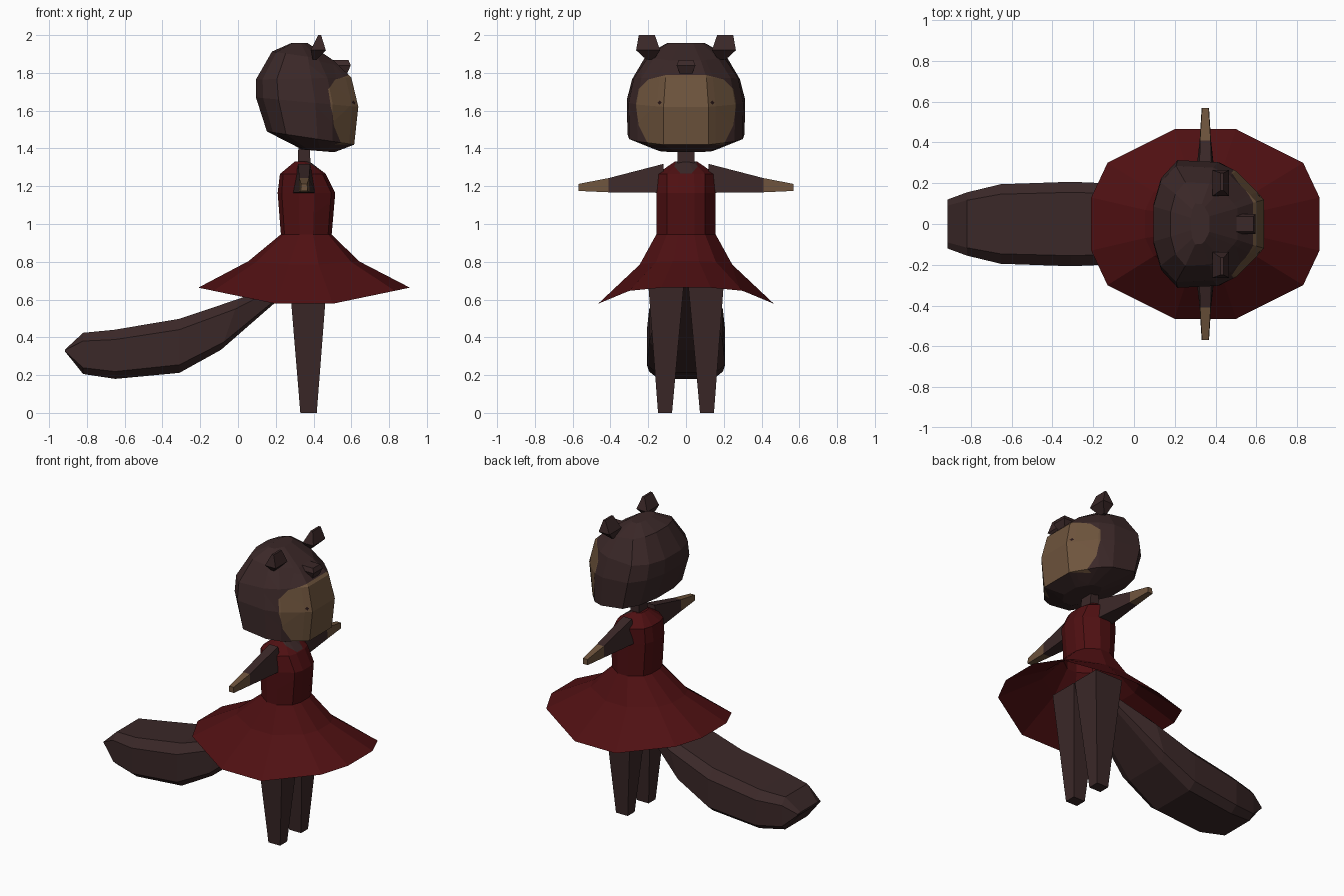
import bpy, bmesh
from mathutils import Vector

if "Cube" in bpy.data.objects:
    bpy.data.objects.remove(bpy.data.objects["Cube"])


def material(name, rgb):
    m = bpy.data.materials.new(name)
    m.diffuse_color = (*rgb, 1)
    m.use_nodes = True
    m.node_tree.nodes["Principled BSDF"].inputs["Base Color"].default_value = m.diffuse_color
    return m


FUR = material("brown fur", (0.043, 0.021, 0.021))
SKIN = material("tan skin", (0.155, 0.088, 0.046))
RED = material("red cloth", (0.078, 0.005, 0.006))
DARK = material("dark eye", (0.02, 0.008, 0.008))


def loft(name, rings, mats, caps=(True, True)):
    """Skin a list of equal-length rings into a flat-faced object."""
    bm = bmesh.new()
    loops = [[bm.verts.new(p) for p in r] for r in rings]
    n = len(loops[0])
    for a, b in zip(loops, loops[1:]):
        for i in range(n):
            j = (i + 1) % n
            bm.faces.new((a[i], a[j], b[j], b[i]))
    for use, r in zip(caps, (loops[0], loops[-1])):
        if use:
            bm.faces.new(r)
    bmesh.ops.recalc_face_normals(bm, faces=bm.faces[:])
    me = bpy.data.meshes.new(name)
    bm.to_mesh(me)
    bm.free()
    for m in mats:
        me.materials.append(m)
    ob = bpy.data.objects.new(name, me)
    bpy.context.collection.objects.link(ob)
    return ob


def rect(x0, x1, y0, y1, z):
    return [(x0, y0, z), (x1, y0, z), (x1, y1, z), (x0, y1, z)]


def cut_region(ob, outline, index, min_x):
    """Cut a convex (y, z) outline into the +x side and colour the inside."""
    bm = bmesh.new()
    bm.from_mesh(ob.data)
    bm.normal_update()
    cy = sum(p[0] for p in outline) / len(outline)
    cz = sum(p[1] for p in outline) / len(outline)
    inside = [f for f in bm.faces
              if f.normal.x > 0.1 and f.calc_center_median().x > min_x]
    for (y0, z0), (y1, z1) in zip(outline, outline[1:] + outline[:1]):
        co = Vector((0, y0, z0))
        no = Vector((0, z1 - z0, y0 - y1)).normalized()
        if (Vector((0, cy, cz)) - co).dot(no) < 0:
            no = -no
        geom = inside + list({e for f in inside for e in f.edges}) \
            + list({v for f in inside for v in f.verts})
        res = bmesh.ops.bisect_plane(bm, geom=geom, plane_co=co, plane_no=no, dist=1e-5)
        inside = [f for f in res["geom"] if isinstance(f, bmesh.types.BMFace)
                  and (f.calc_center_median() - co).dot(no) > 0]
    for f in inside:
        f.material_index = index
    bm.to_mesh(ob.data)
    bm.free()


def mirrored(half):
    return half + [(-y, z) for y, z in reversed(half)]


# Head: tilted 14-sided rings, (back x, back z, front x, front z, half width)
half = [(0, .3), (.07, .72), (.22, 1), (.58, .97), (.75, .83), (.94, .5), (1, .38)]
outline = half + [(t, -w) for t, w in reversed(half)]
levels = [(.34, 1.394, .51, 1.38, .145), (.153, 1.49, .615, 1.42, .31),
          (.095, 1.67, .637, 1.62, .313), (.095, 1.765, .60, 1.775, .285),
          (.18, 1.913, .507, 1.865, .205), (.28, 1.957, .37, 1.957, .10)]
head = loft("head", [[(xb + t * (xf - xb), w * hw, zb + t * (zf - zb)) for t, w in outline]
                     for xb, zb, xf, zf, hw in levels], [FUR, SKIN, DARK])
# Face patch and eyes cut into the head
cut_region(head, mirrored([(.10, 1.79), (.20, 1.765), (.25, 1.715), (.266, 1.63),
                           (.25, 1.52), (.20, 1.42)]), 1, .4)
for s in (1, -1):
    cut_region(head, [(s * .14 + dy, 1.643 + dz) for dy, dz in
                      ((.011, 0), (0, .011), (-.011, 0), (0, -.011))], 2, .5)

# Small snout above the face
loft("snout", [rect(.48, .575, -.03, .03, 1.79), rect(.48, .597, -.05, .05, 1.84),
               rect(.46, .585, -.038, .038, 1.868)], [FUR])

# Neck
loft("neck", [rect(.315, .385, -.045, .045, 1.28), rect(.32, .38, -.045, .045, 1.42)], [FUR])

# Dress: 12-sided rings, (z, back x, front x, half width, hem lift)
q = [(1, .28), (.857, .645), (.27, 1)]
ring12 = q + [(-a, b) for a, b in reversed(q)]
ring12 += [(a, -b) for a, b in reversed(ring12)]
rows = [(.578, -.21, .91, .465, .085), (.785, .055, .64, .245, .018), (.945, .227, .496, .157, 0),
        (1.165, .21, .515, .157, 0), (1.265, .222, .465, .155, 0), (1.33, .30, .38, .06, 0)]
dress = loft("dress", [[((x0 + x1) / 2 + a * (x1 - x0) / 2, b * w,
                         z + lift * max(0, (abs(a) - .27) / .73)) for a, b in ring12]
                       for z, x0, x1, w, lift in rows], [RED, FUR], (False, True))
# Open neckline
cut_region(dress, mirrored([(.05, 1.34), (.062, 1.305), (.03, 1.268)]), 1, .36)


# Arms and legs, mirrored
def arm_ring(y, bottom, top, z0, z1):
    return [(.35 - bottom, y, z0), (.35 + bottom, y, z0), (.35 + top, y, z1), (.35 - top, y, z1)]


for s, side in ((1, "left"), (-1, "right")):
    arm = loft(side + "_arm", [arm_ring(s * .12, .06, .032, 1.165, 1.318),
                               arm_ring(s * .41, .028, .026, 1.168, 1.243),
                               arm_ring(s * .57, .018, .016, 1.175, 1.212)], [FUR, SKIN])
    for p in arm.data.polygons:
        p.material_index = int(abs(p.center.y) > .42)
    loft(side + "_leg", [rect(.33, .417, s * .074, s * .148, 0),
                         rect(.268, .475, s * .005, s * .205, .75)], [FUR])
    loft(side + "_ear", [rect(.395, .415, s * .17, s * .21, 1.87),
                         rect(.385, .465, s * .137, s * .264, 1.92),
                         rect(.425, .44, s * .165, s * .25, 2.0)], [FUR])

# Tail: chamfered sections, (top x, top z, bottom x, bottom z, half width)
sections = [(.30, .72, .33, .70, .10), (.005, .604, -.09, .334, .195),
            (-.31, .498, -.31, .212, .207), (-.655, .44, -.65, .18, .195),
            (-.82, .424, -.82, .206, .155), (-.915, .336, -.915, .324, .12)]
prof = [(.75, 0), (1, .2), (1, .85), (.75, 1)]
prof = prof + [(-w, t) for w, t in reversed(prof)]
loft("tail", [[(xt + t * (xb - xt), w * hw, zt + t * (zb - zt)) for w, t in prof]
              for xt, zt, xb, zb, hw in sections], [FUR])
